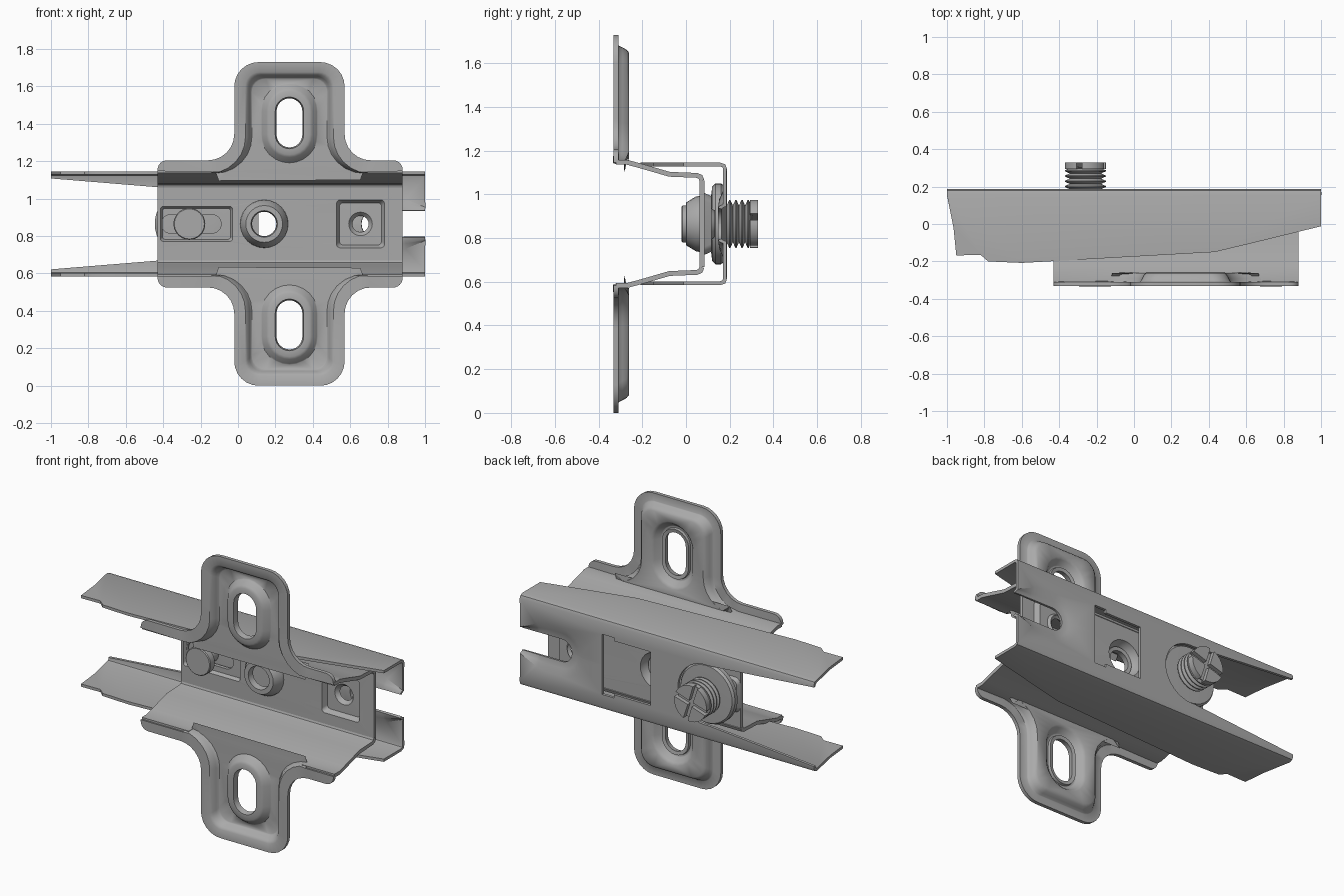
import bpy, bmesh, math
from mathutils import Vector, Matrix

cube = bpy.data.objects.get("Cube")
if cube:
    bpy.data.objects.remove(cube)

C = 0.865          # mid height of the whole bracket
XM = 0.275         # centre line of the screw wings

steel = bpy.data.materials.new("grey_steel")
steel.use_nodes = True
GREY = (0.4, 0.4, 0.4, 1)
steel.diffuse_color = GREY
bsdf = next(n for n in steel.node_tree.nodes if n.type == 'BSDF_PRINCIPLED')
bsdf.inputs["Base Color"].default_value = GREY


def rounded(points, n=7):
    """Polyline of (x, z, radius) points with filleted corners."""
    out = []
    for i, (x, z, r) in enumerate(points):
        p = Vector((x, z))
        if not r:
            out.append(p)
            continue
        a = p + (Vector(points[i - 1][:2]) - p).normalized() * r
        b = p + (Vector(points[(i + 1) % len(points)][:2]) - p).normalized() * r
        w = math.sin((a - p).angle(b - p) / 2)
        for k in range(n):
            t = k / (n - 1)
            f = ((1 - t) ** 2, 2 * w * t * (1 - t), t * t)
            out.append((a * f[0] + p * f[1] + b * f[2]) / sum(f))
    clean = []
    for p in out:
        if not clean or (p - clean[-1]).length > 1e-4:
            clean.append(p)
    if (clean[0] - clean[-1]).length < 1e-4:
        clean.pop()
    return clean


def box_loop(x, z, hw, hh, r):
    return rounded([(x - hw, z - hh, r), (x + hw, z - hh, r),
                    (x + hw, z + hh, r), (x - hw, z + hh, r)])


def at(path, y):
    return [Vector((p[0], y, p[1])) for p in path]


def fill(bm, *loops):
    """Flat face with holes from closed loops of points."""
    edges = []
    for loop in loops:
        vs = [bm.verts.new(p) for p in loop]
        edges += [bm.edges.new((vs[i - 1], vs[i])) for i in range(len(vs))]
    bmesh.ops.triangle_fill(bm, edges=edges, use_beauty=True)


def loft(bm, rows, closed=False):
    """Quads between successive rows of points."""
    grid = [[bm.verts.new(p) for p in row] for row in rows]
    n = len(grid[0])
    for a, b in zip(grid, grid[1:]):
        for i in range(n if closed else n - 1):
            j = (i + 1) % n
            bm.faces.new((a[i], a[j], b[j], b[i]))


def finish(name, bm, thick=0, mirror=False, angle=40):
    if mirror:
        copy = bmesh.ops.duplicate(bm, geom=bm.verts[:] + bm.edges[:] + bm.faces[:])
        verts = [g for g in copy["geom"] if isinstance(g, bmesh.types.BMVert)]
        flip = Matrix.Translation((0, 0, 2 * C)) @ Matrix.Scale(-1, 4, (0, 0, 1))
        bmesh.ops.transform(bm, matrix=flip, verts=verts)
    bmesh.ops.remove_doubles(bm, verts=bm.verts[:], dist=1e-4)
    bmesh.ops.recalc_face_normals(bm, faces=bm.faces[:])
    mesh = bpy.data.meshes.new(name)
    bm.to_mesh(mesh)
    bm.free()
    mesh.materials.append(steel)
    ob = bpy.data.objects.new(name, mesh)
    bpy.context.collection.objects.link(ob)
    bpy.ops.object.select_all(action='DESELECT')
    ob.select_set(True)
    bpy.context.view_layer.objects.active = ob
    if thick:
        mod = ob.modifiers.new("thickness", 'SOLIDIFY')
        mod.thickness, mod.offset, mod.use_even_offset = thick, 0, True
        bpy.ops.object.modifier_apply(modifier=mod.name)
    bpy.ops.object.shade_smooth_by_angle(angle=math.radians(angle))
    return ob


# Screw wings: flat rim, sunken floor, raised collar round a long slot
FOOT, RIM, FLOOR = 1.147, -0.32, -0.272
outer = rounded([(-0.43, FOOT, 0), (-0.43, 1.205, 0.05), (-0.02, 1.205, 0.14),
                 (-0.02, 1.73, 0.13), (0.57, 1.73, 0.13), (0.57, 1.205, 0.14),
                 (0.88, 1.205, 0.05), (0.88, FOOT, 0)])


def recess(d):
    w, top = 0.24 - d, 1.68 - d
    return rounded([(XM - w - 0.18, FOOT, 0), (XM - w, FOOT, 0.18), (XM - w, top, 0.08),
                    (XM + w, top, 0.08), (XM + w, FOOT, 0.18), (XM + w + 0.18, FOOT, 0)])


def slot(hw, y):
    return at(box_loop(XM, 1.405, hw, hw + 0.062, hw), y)


bm = bmesh.new()
fill(bm, at(outer + recess(0)[::-1], RIM))
ramp = [k / 4 for k in range(5)]
loft(bm, [at(recess(0.035 * t), RIM + (FLOOR - RIM) * t * t * (3 - 2 * t)) for t in ramp])
fill(bm, at(recess(0.035), FLOOR), slot(0.148, FLOOR))
loft(bm, [slot(0.148, FLOOR), slot(0.138, FLOOR - 0.008), slot(0.115, -0.31),
          slot(0.105, -0.315), slot(0.085, -0.315), slot(0.08, -0.29)], closed=True)
finish("screw_wings", bm, 0.022, mirror=True)

# Channel sides of the base, shortened where the wings are sunken
bm = bmesh.new()
side = [(RIM, FOOT), (-0.27, FOOT), (-0.225, 1.135), (-0.075, 1.092), (0.05, 1.087),
        (0.066, 1.08), (0.073, 1.063)]
for x0, x1, start in ((-0.43, -0.11, 0), (-0.11, 0.66, 1), (0.66, 0.88, 0)):
    loft(bm, [[Vector((x, y, z)) for x in (x0, x1)] for y, z in side[start:]])
finish("base_channel_sides", bm, 0.022, mirror=True)

# Base web with two sunken pads and one raised round collar
WEB = 0.073


def ring(x, r, y):
    return at(box_loop(x, C, r, r, r), y)


def square(h, y):
    return at(box_loop(0.655, C, h, h, 0.03), y)


def pad(h, y):
    return at(box_loop(-0.222, C, h + 0.1, h, 0.025), y)


def long_hole(y):
    return at(box_loop(-0.25, C, 0.16, 0.05, 0.05), y)


bm = bmesh.new()
edge = [(-0.43, 2 * C - 1.063), (0.88, 2 * C - 1.063), (0.88, 1.063), (-0.43, 1.063)]
fill(bm, at(edge, WEB), square(0.135, WEB), pad(0.1, WEB), ring(0.14, 0.12, WEB))
loft(bm, [square(0.135, WEB), square(0.12, 0.105)], closed=True)
fill(bm, square(0.12, 0.105), ring(0.655, 0.068, 0.105))
loft(bm, [ring(0.655, 0.068, 0.105), ring(0.655, 0.052, 0.125)], closed=True)
loft(bm, [pad(0.1, WEB), pad(0.09, 0.095)], closed=True)
fill(bm, pad(0.09, 0.095), long_hole(0.095))
loft(bm, [ring(0.14, r, y) for r, y in
          ((0.12, WEB), (0.115, 0.05), (0.092, 0.012), (0.08, 0.012), (0.076, 0.04))], closed=True)
finish("base_web", bm, 0.022)

# Sliding arm: back web with open slot, window and forked end, plus side walls
BACK, TOP, BEND = 0.178, 0.272, 0.155
mouth = rounded([(1, 0.085, 0), (0.85, 0.15, 0.05), (0.57, 0.15, 0.149), (0.57, 0, 0)])
lip = rounded([(1, 0.07, 0), (0.85, 0.07, 0.05), (0.66, 0.07, 0.069), (0.66, 0, 0)])
window = [(0.44, 0), (0.44, 0.185), (0.36, 0.185), (0.36, 0.165), (0.11, 0.165), (0.11, 0)]
arc = [math.radians(a) for a in range(0, 97, 8)]
notch = [(-0.26 + 0.185 * math.cos(a), 0.185 * math.sin(a)) for a in arc]
half = [tuple(p) for p in mouth] + window + notch + [(-1, 0.243), (-1, 0.254), (1, 0.254)]


def lift(path, y):
    return [Vector((x, y, z + C)) for x, z in path]


bm = bmesh.new()
fill(bm, lift(half, BACK))
loft(bm, [lift(mouth, BACK), lift([(a + b) / 2 for a, b in zip(mouth, lip)], 0.16),
          lift(lip, 0.155)])
loft(bm, [lift([(-1, z), (1, z)], y) for y, z in
          ((BACK, 0.254), (0.173, 0.266), (BEND, TOP))])
wall = [(-1, BEND), (-0.965, -0.02), (-0.95, -0.168), (-0.82, -0.165), (-0.78, -0.2),
        (-0.6, -0.208), (0.43, -0.15), (0.62, -0.105), (1, -0.012), (1, BEND)]
fill(bm, [Vector((x, y, C + TOP)) for x, y in wall])
finish("sliding_arm", bm, 0.017, mirror=True)


# Adjusting screw, turned round the y axis
def turned(name, x, profile, n=40):
    bm = bmesh.new()
    rows = []
    for r, y in profile:
        rows.append([Vector((x + r * math.cos(k * math.tau / n), y,
                             C + r * math.sin(k * math.tau / n))) for k in range(n)])
    loft(bm, rows, closed=True)
    for row in (rows[0], rows[-1]):
        bm.faces.new([bm.verts.new(p) for p in row])
    finish(name, bm, angle=35)


SX = -0.26
turned("screw_head", SX, [(0.08, -0.02), (0.085, -0.015), (0.085, 0.025), (0.046, 0.06),
                          (0.046, 0.13)])
turned("screw_collar", SX, [(0.13, 0.115), (0.17, 0.12), (0.185, 0.135), (0.185, 0.16),
                            (0.175, 0.174), (0.11, 0.176)])
thread = [(0.085, 0.17)]
for k in range(4):
    y = 0.187 + k * 0.028
    thread += [(0.085, y), (0.11, y + 0.011), (0.11, y + 0.016), (0.085, y + 0.027)]
turned("screw_thread", SX, thread + [(0.1, 0.3), (0.1, 0.305)])

# Cross slotted screw tip made of four quarter blocks
bm = bmesh.new()
for q in range(4):
    turn = Matrix.Rotation(q * math.pi / 2 + 0.3, 2)
    quarter = [Vector((0.014, 0.014))]
    for k in range(11):
        a = math.radians(8 + 7.4 * k)
        quarter.append(Vector((0.11 * math.cos(a), 0.11 * math.sin(a))))
    quarter = [turn @ p + Vector((SX, C)) for p in quarter]
    loft(bm, [at(quarter, 0.294), at(quarter, 0.33)], closed=True)
    for y in (0.294, 0.33):
        fill(bm, at(quarter, y))
finish("screw_tip", bm, angle=35)
